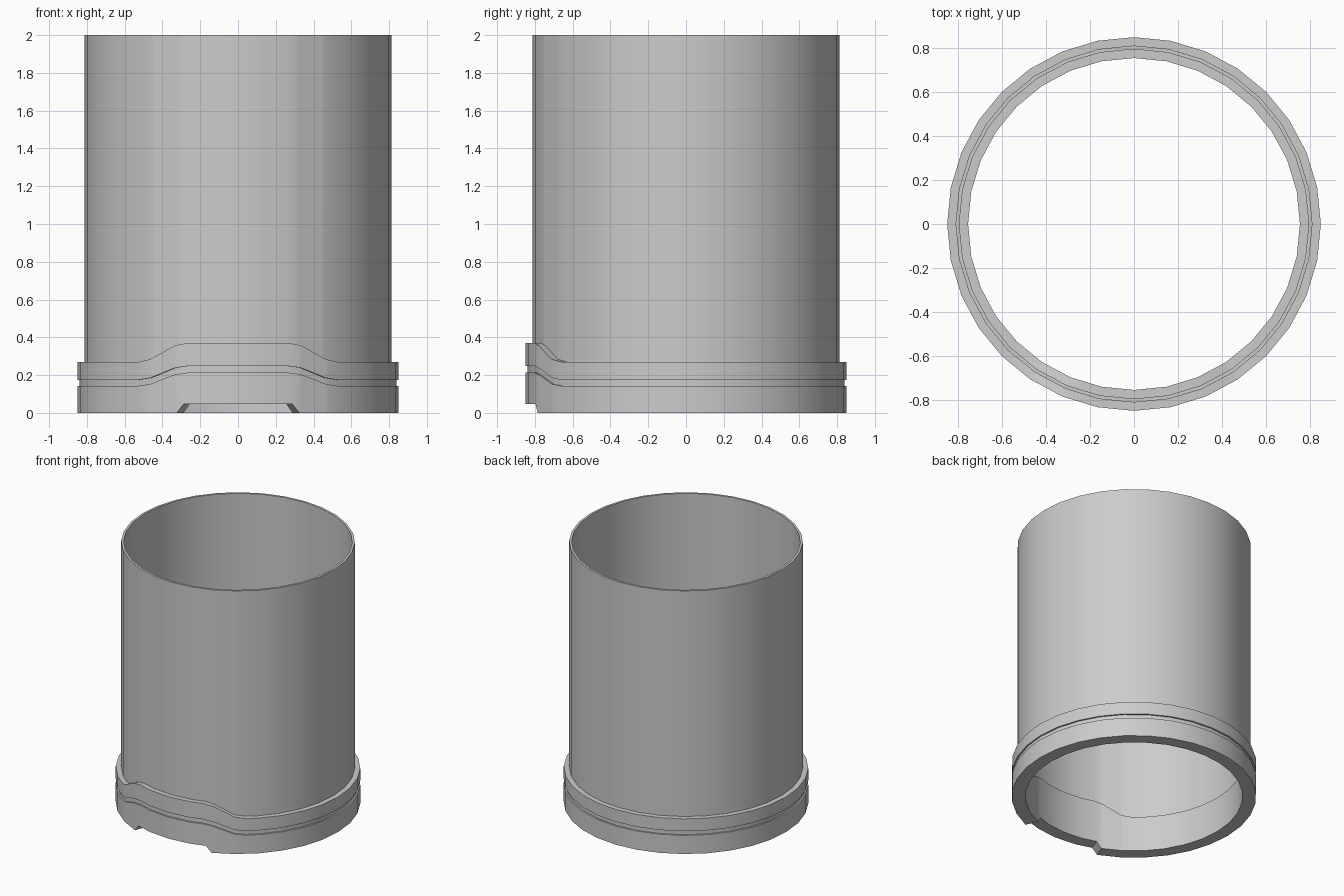
import bpy, bmesh, math

if "Cube" in bpy.data.objects:
    bpy.data.objects.remove(bpy.data.objects["Cube"])

SIDES = 32
STEP = 360 / SIDES
# Raised front section: (degrees from front, share of full lift)
LIFT = [(0, 1), (18.5, 1), (23.2, 0.87), (33.2, 0.14), (38.6, 0), (180, 0)]
# Bottom notch: (degrees from front, height)
NOTCH = [(0, 0.048), (19.8, 0.048), (22.5, 0), (180, 0)]


def interp(table, a):
    for (a0, v0), (a1, v1) in zip(table, table[1:]):
        if a <= a1:
            return v0 + (v1 - v0) * (a - a0) / (a1 - a0)
    return table[-1][1]


# Regular 32-gon angles plus extra cuts where the collar outline bends
angles = {i * STEP - 180 for i in range(1, SIDES + 1)}
for d in (18.5, 19.8, 23.2, 33.2, 38.6):
    angles |= {d, -d}
angles = sorted(angles)


def facet(a):
    """Radius factor that keeps extra cuts on the flat sides of the 32-gon."""
    off = (a % STEP) - STEP / 2
    return math.cos(math.radians(STEP / 2)) / math.cos(math.radians(off))


def ring_part(name, profile, closed):
    """Sweep an angle-dependent (radius, z) profile around the z axis."""
    bm = bmesh.new()
    rows = []
    for a in angles:
        t, k = math.radians(a), facet(a)
        pts = profile(interp(LIFT, abs(a)), interp(NOTCH, abs(a)))
        rows.append([bm.verts.new((r * k * math.sin(t), -r * k * math.cos(t), z))
                     for r, z in pts])
    n = len(rows[0])
    for i, row in enumerate(rows):
        nxt = rows[(i + 1) % len(rows)]
        for j in range(n if closed else n - 1):
            m = (j + 1) % n
            bm.faces.new((row[j], nxt[j], nxt[m], row[m]))
    bmesh.ops.recalc_face_normals(bm, faces=bm.faces)
    mesh = bpy.data.meshes.new(name)
    bm.to_mesh(mesh)
    bm.free()
    obj = bpy.data.objects.new(name, mesh)
    bpy.context.collection.objects.link(obj)
    bpy.ops.object.select_all(action='DESELECT')
    obj.select_set(True)
    bpy.context.view_layer.objects.active = obj
    bpy.ops.object.shade_smooth_by_angle(angle=math.radians(30))
    return obj


# Thick collar with groove, raised front and bottom notch
def collar(h, zb):
    low, high, top = 0.143 + 0.07 * h, 0.175 + 0.073 * h, 0.27 + 0.1 * h
    return [(0.755, zb), (0.85, zb), (0.85, low), (0.838, low),
            (0.838, high), (0.85, high), (0.85, top), (0.755, top)]


# Thin tube wall rising from the collar top
def tube(h, zb):
    top = 0.27 + 0.1 * h
    return [(0.812, top), (0.812, 2.0), (0.795, 2.0), (0.795, top)]


ring_part("collar", collar, True)
ring_part("tube_wall", tube, False)
